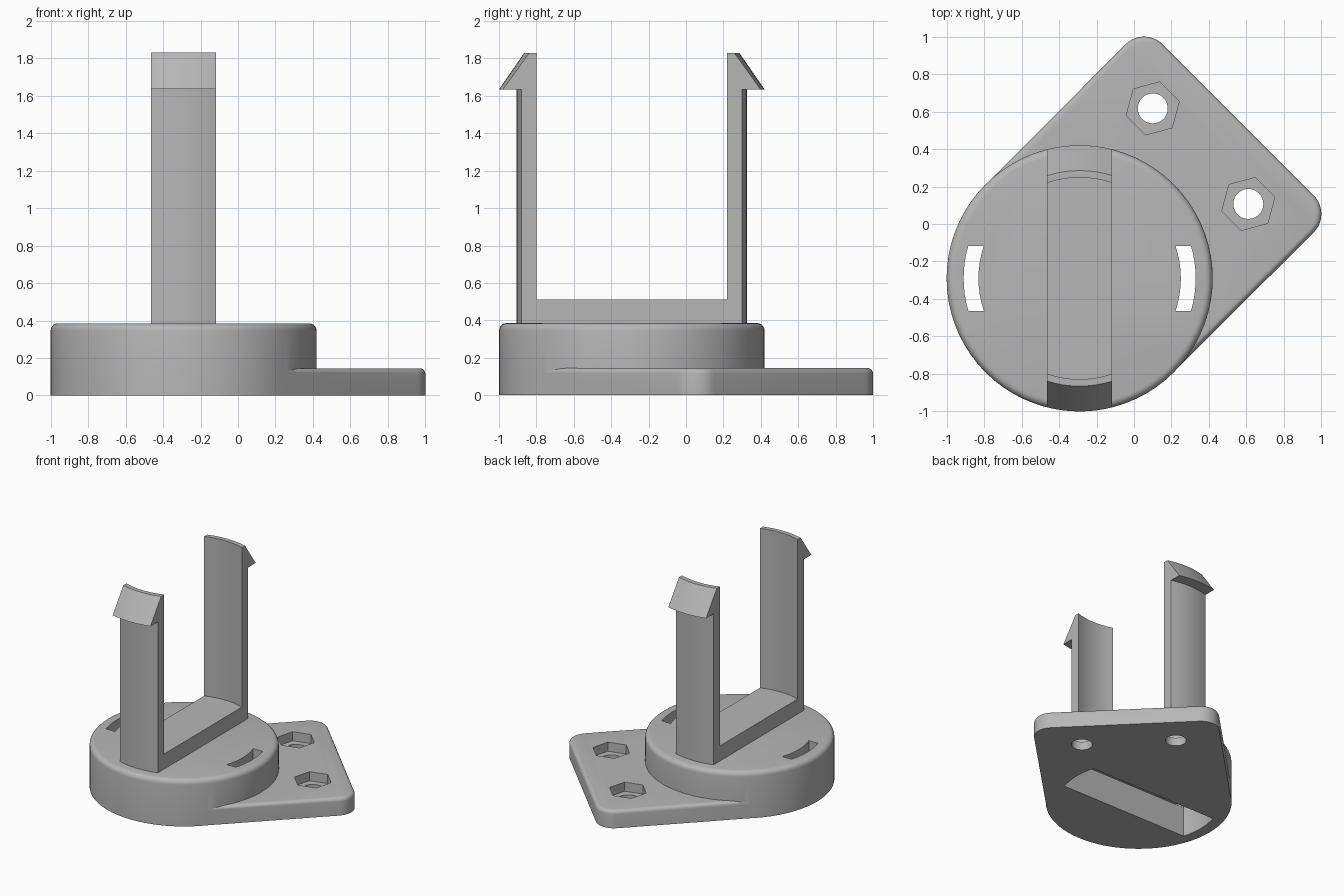
import bpy, bmesh, math

if "Cube" in bpy.data.objects:
    bpy.data.objects.remove(bpy.data.objects["Cube"])

CX = CY = -0.29          # centre of the round base
R = 0.71
HW = 0.173               # half width of the clip and slots

grey = bpy.data.materials.new("light grey")
grey.diffuse_color = (0.47, 0.47, 0.47, 1)
grey.use_nodes = True
grey.node_tree.nodes["Principled BSDF"].inputs["Base Color"].default_value = grey.diffuse_color


def loft(name, sections):
    """Skin a list of equal-length point loops and cap both ends."""
    bm = bmesh.new()
    rows = [[bm.verts.new(p) for p in s] for s in sections]
    n = len(rows[0])
    for a, b in zip(rows, rows[1:]):
        for i in range(n):
            j = (i + 1) % n
            bm.faces.new((a[i], a[j], b[j], b[i]))
    bm.faces.new(rows[0][::-1])
    bm.faces.new(rows[-1])
    bmesh.ops.recalc_face_normals(bm, faces=bm.faces)
    me = bpy.data.meshes.new(name)
    bm.to_mesh(me)
    bm.free()
    me.materials.append(grey)
    ob = bpy.data.objects.new(name, me)
    bpy.context.collection.objects.link(ob)
    return ob


def prism(name, loop, z0, z1):
    return loft(name, [[(x, y, z) for x, y in loop] for z in (z0, z1)])


def arc(cx, cy, r, a0, a1, n):
    return [(cx + r * math.cos(math.radians(a0 + (a1 - a0) * i / n)),
             cy + r * math.sin(math.radians(a0 + (a1 - a0) * i / n))) for i in range(n + 1)]


def filleted(name, outline, height, fillet, steps=5):
    """Extrude outline(inset) with a rounded top edge."""
    levels = [(0, 0)]
    for i in range(steps + 1):
        a = math.pi / 2 * i / steps
        levels.append((fillet * (1 - math.cos(a)), height - fillet + fillet * math.sin(a)))
    return loft(name, [[(x, y, z) for x, y in outline(o)] for o, z in levels])


def boolean(target, other, operation):
    m = target.modifiers.new(operation.lower(), 'BOOLEAN')
    m.object, m.operation, m.solver = other, operation, 'EXACT'
    bpy.context.view_layer.objects.active = target
    bpy.ops.object.modifier_apply(modifier=m.name)
    bpy.data.objects.remove(other)


# round base and mounting plate
base = filleted("base", lambda o: arc(CX, CY, R - o, 0, 360, 72)[:-1], 0.385, 0.04)
plate = filleted("plate", lambda o: arc(CX, CY, R - 0.002 - o, 135, 315, 36)
                 + arc(0.86, 0.054, 0.14 - o, -45, 45, 10)
                 + arc(0.054, 0.86, 0.14 - o, 45, 135, 10), 0.145, 0.03)
boolean(base, plate, 'UNION')


# slot under the base and curved windows through its top
def end_arc(r, side, hw):
    ts = [hw * (i / 4 - 1) for i in range(9)]
    return [(CX + side * math.sqrt(r * r - t * t), CY + t) for t in ts]


for side in (-1, 1):
    loop = end_arc(0.619, side, HW) + end_arc(0.54, side, HW)[::-1]
    boolean(base, prism("window_cutter", loop, 0.2, 0.5), 'DIFFERENCE')
loop = end_arc(0.62, 1, HW + 0.001) + end_arc(0.62, -1, HW + 0.001)[::-1]
boolean(base, prism("slot_cutter", loop, -0.1, 0.25), 'DIFFERENCE')

# hexagonal nut pockets with round screw holes
for x, y in ((0.10, 0.617), (0.61, 0.107)):
    boolean(base, prism("nut_cutter", arc(x, y, 0.146, 15, 375, 6)[:-1], 0.07, 0.3), 'DIFFERENCE')
    boolean(base, prism("screw_cutter", arc(x, y, 0.08, 0, 360, 32)[:-1], -0.1, 0.3), 'DIFFERENCE')

# hooked clip arms, curved to follow the base
xs = [HW * (i / 4 - 1) for i in range(9)]
arm = [(0.538, 0.36), (0.615, 0.36), (0.615, 1.635), (0.71, 1.635), (0.575, 1.83), (0.538, 1.83)]
for name, side in (("front_arm", -1), ("back_arm", 1)):
    loft(name, [[(CX + t, CY + side * math.sqrt(r * r - t * t), z) for r, z in arm] for t in xs])

# cross bar joining the arms
bar = [(-1, 0.36), (1, 0.36), (1, 0.51), (-1, 0.51)]
loft("cross_bar", [[(CX + t, CY + s * math.sqrt(0.538 ** 2 - t * t), z) for s, z in bar] for t in xs])

# smooth the curved walls, keep edges sharp
for ob in bpy.context.scene.objects:
    bpy.ops.object.select_all(action='DESELECT')
    ob.select_set(True)
    bpy.context.view_layer.objects.active = ob
    bpy.ops.object.shade_smooth_by_angle(angle=math.radians(25))
